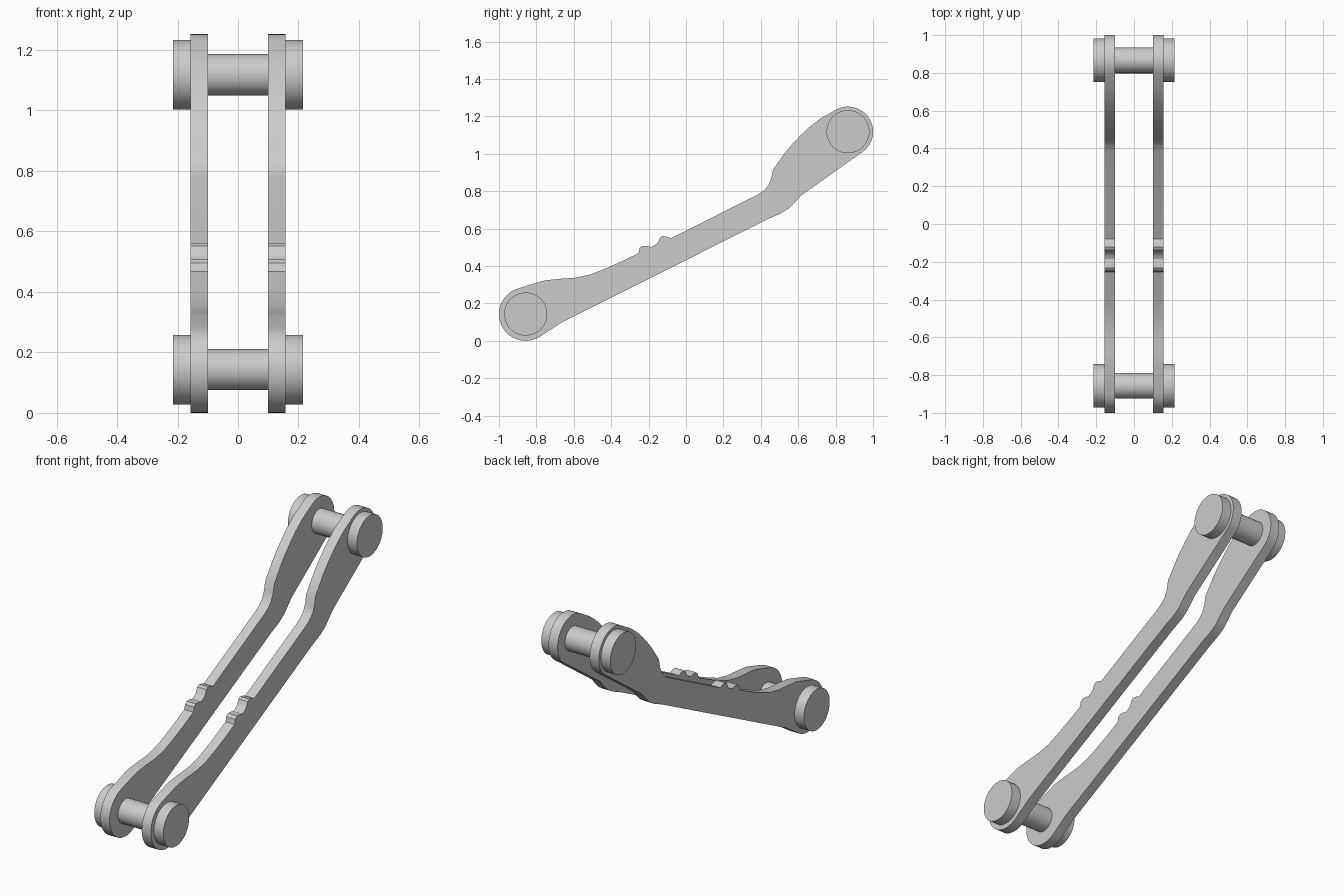
import bpy
import bmesh
from math import radians, cos, sin
from mathutils import Matrix

cube = bpy.data.objects.get("Cube")
if cube:
    bpy.data.objects.remove(cube, do_unlink=True)

grey = bpy.data.materials.new("light grey metal")
grey.use_nodes = True
colour = (0.6, 0.6, 0.6, 1)
grey.diffuse_color = colour
grey.node_tree.nodes["Principled BSDF"].inputs["Base Color"].default_value = colour

LOW, LOW_R = (-0.857, 0.143), 0.143    # pivot centres as (y, z), end radii
HIGH, HIGH_R = (0.866, 1.118), 0.134


def finish(bm, name):
    bmesh.ops.recalc_face_normals(bm, faces=bm.faces)
    mesh = bpy.data.meshes.new(name)
    bm.to_mesh(mesh)
    bm.free()
    mesh.materials.append(grey)
    obj = bpy.data.objects.new(name, mesh)
    bpy.context.collection.objects.link(obj)
    bpy.ops.object.select_all(action='DESELECT')
    obj.select_set(True)
    bpy.context.view_layer.objects.active = obj
    bpy.ops.object.shade_smooth_by_angle(angle=radians(30))
    return obj


def arc(centre, radius, start, end, steps=24):
    angles = [radians(start + (end - start) * i / steps) for i in range(steps + 1)]
    return [(centre[0] + radius * cos(a), centre[1] + radius * sin(a)) for a in angles]


def cylinder(name, centre, radius, x0, x1):
    bm = bmesh.new()
    place = Matrix.Translation(((x0 + x1) / 2, *centre)) @ Matrix.Rotation(radians(90), 4, 'Y')
    bmesh.ops.create_cone(bm, cap_ends=True, segments=48, radius1=radius,
                          radius2=radius, depth=abs(x1 - x0), matrix=place)
    return finish(bm, name)


# Side profile of the arm: underside, upper eye, notched top edge, lower eye
underside = [(-0.67, 0.095), (0.44, 0.652), (0.505, 0.68), (0.55, 0.708),
             (0.58, 0.738), (0.62, 0.78)]
top_edge = [(0.717, 1.187), (0.66, 1.143), (0.61, 1.096), (0.565, 1.048),
            (0.529, 1.005), (0.465, 0.915), (0.455, 0.866), (0.439, 0.829),
            (0.415, 0.803), (0.38, 0.78),
            (-0.08, 0.548), (-0.1, 0.556), (-0.123, 0.56), (-0.138, 0.552),
            (-0.15, 0.525), (-0.166, 0.51), (-0.185, 0.502), (-0.21, 0.507),
            (-0.232, 0.507), (-0.248, 0.495), (-0.254, 0.468),
            (-0.35, 0.422), (-0.433, 0.385), (-0.513, 0.354), (-0.594, 0.337),
            (-0.68, 0.331), (-0.76, 0.322)]
profile = (underside + arc(HIGH, HIGH_R, -48, 124) + top_edge
           + arc(LOW, LOW_R, 105, 303))

# Two matching arms, and caps on the outside of each
for side, sign in (("left", 1), ("right", -1)):
    bm = bmesh.new()
    face = bm.faces.new([bm.verts.new((sign * 0.1, y, z)) for y, z in profile])
    solid = bmesh.ops.extrude_face_region(bm, geom=[face])
    moved = [v for v in solid["geom"] if isinstance(v, bmesh.types.BMVert)]
    bmesh.ops.translate(bm, verts=moved, vec=(sign * 0.057, 0, 0))
    finish(bm, side + "_arm")
    for end, centre in (("lower", LOW), ("upper", HIGH)):
        cylinder(f"{side}_{end}_cap", centre, 0.115, sign * 0.157, sign * 0.215)

# Cross rods joining the arms
for end, centre in (("lower", LOW), ("upper", HIGH)):
    cylinder(end + "_rod", centre, 0.068, -0.1, 0.1)
